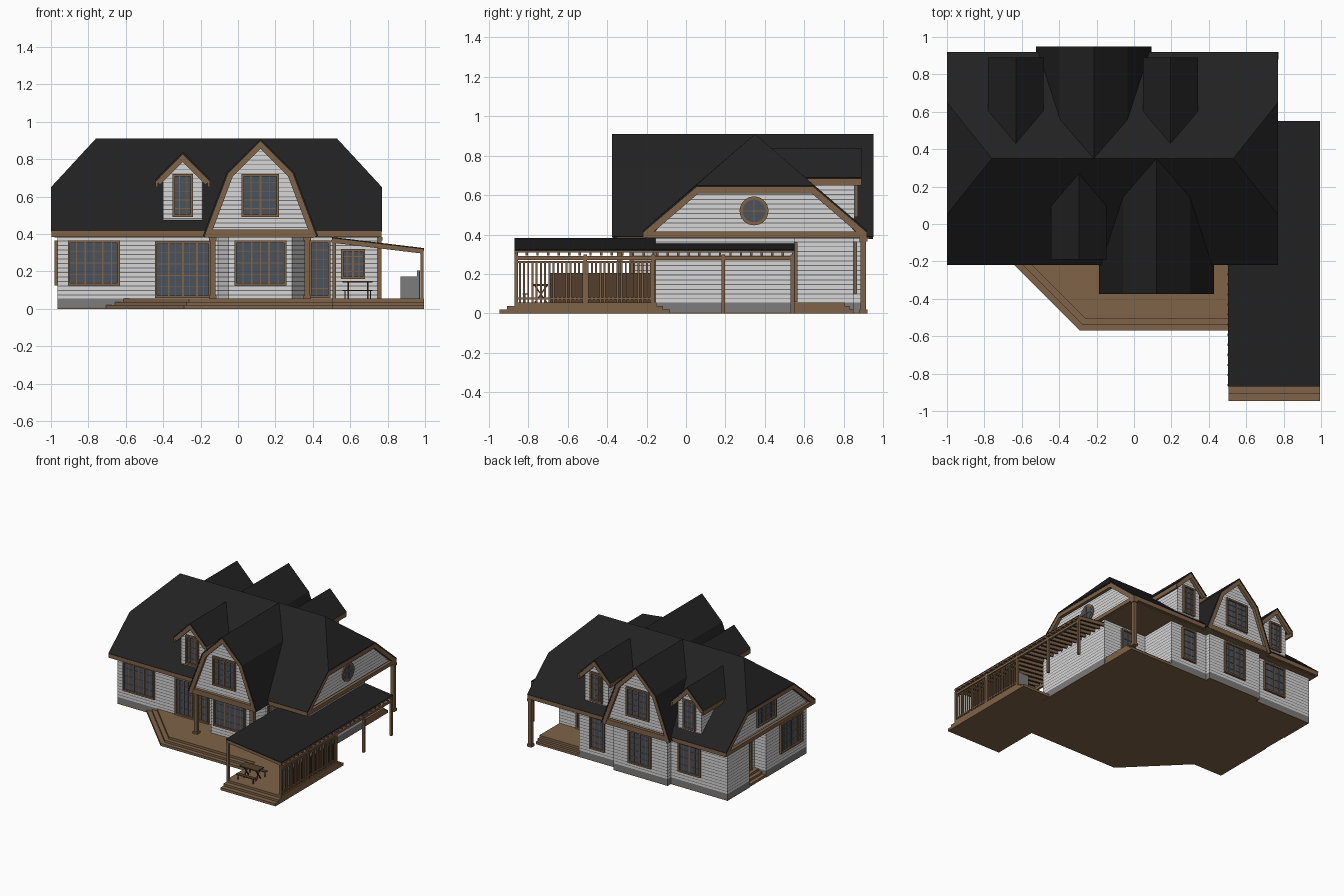
import bpy, bmesh, math
from mathutils import Matrix, Vector

cube = bpy.data.objects.get("Cube")
if cube:
    bpy.data.objects.remove(cube)


def material(name, rgb):
    m = bpy.data.materials.new(name)
    m.use_nodes = True
    m.diffuse_color = (*rgb, 1)
    m.node_tree.nodes["Principled BSDF"].inputs["Base Color"].default_value = (*rgb, 1)
    return m


ROOF = material("charcoal roof", (.016, .016, .016))
WOOD = material("brown wood", (.21, .125, .065))
DARK = material("dark wood", (.09, .05, .028))
WHITE = material("white siding", (.68, .68, .68))
GROOVE = material("siding groove", (.16, .16, .16))
GLASS = material("blue grey glass", (.07, .085, .105))
STONE = material("grey stone", (.2, .2, .2))


def finish(name, bm, mats, fix=True):
    if fix:
        bmesh.ops.recalc_face_normals(bm, faces=bm.faces)
    me = bpy.data.meshes.new(name)
    bm.to_mesh(me)
    bm.free()
    for m in mats:
        me.materials.append(m)
    ob = bpy.data.objects.new(name, me)
    bpy.context.collection.objects.link(ob)
    return ob


def boxes(name, items, matrix=Matrix()):
    """One object made of (low corner, high corner, material) boxes."""
    bm, mats = bmesh.new(), []
    for lo, hi, mat in items:
        if mat not in mats:
            mats.append(mat)
        lo, hi = Vector(lo), Vector(hi)
        place = Matrix.Translation((lo + hi) / 2) @ Matrix.Diagonal((*(hi - lo), 1))
        made = bmesh.ops.create_cube(bm, size=1, matrix=matrix @ place)
        for f in {f for v in made["verts"] for f in v.link_faces}:
            f.material_index = mats.index(mat)
    return finish(name, bm, mats)


def prism(name, pts, axis, a, b, mat, siding=False):
    """Extrude a flat outline along an axis; siding cuts in clapboard lines."""
    bm = bmesh.new()
    put = {"x": lambda p: (a, *p), "y": lambda p: (p[0], a, p[1]), "z": lambda p: (*p, a)}[axis]
    face = bm.faces.new([bm.verts.new(put(p)) for p in pts])
    out = bmesh.ops.extrude_face_region(bm, geom=[face])
    step = Vector([b - a if axis == c else 0 for c in "xyz"])
    bmesh.ops.translate(bm, vec=step, verts=[v for v in out["geom"] if isinstance(v, bmesh.types.BMVert)])
    if siding:
        pitch, gap = .024, .0045
        for k in range(2, 38):
            for z in (k * pitch, k * pitch + gap):
                bmesh.ops.bisect_plane(bm, geom=bm.verts[:] + bm.edges[:] + bm.faces[:],
                                       plane_co=(0, 0, z), plane_no=(0, 0, 1))
        for f in bm.faces:
            zs = [v.co.z for v in f.verts]
            mid = (min(zs) + max(zs)) / 2
            f.material_index = int(mid % pitch < gap and max(zs) - min(zs) > .001)
    return finish(name, bm, [mat, GROOVE] if siding else [mat])


def band(pts, t):
    """Strip of width t along the underside of a left-to-right polyline."""
    pts = [Vector(p) for p in pts]
    dirs = [(q - p).normalized() for p, q in zip(pts, pts[1:])]
    inner = []
    for i, p in enumerate(pts):
        n = [Vector((d.y, -d.x)) for d in dirs[max(i - 1, 0):i + 1]]
        m = sum(n, Vector((0, 0))).normalized()
        inner.append(p + m * t / m.dot(n[0]))
    return pts + inner[::-1]


def inset(pts, t):
    return band(pts, t)[len(pts):][::-1]


def window(name, x, y, w, z0, z1, turn=0, sashes=2, cols=2, rows=4):
    f, h = .013, w / 2
    items = [((-h, -.004, z0), (h, .01, z1), GLASS)]
    items += [((s - f / 2, -.016, z0), (s + f / 2, .01, z1), WOOD) for s in (-h + f / 2, h - f / 2)]
    items += [((-h, -.016, z), (h, .01, z + f), WOOD) for z in (z0, z1 - f)]
    n = sashes * cols
    for i in range(1, n):
        u, t = -h + w * i / n, (.005 if i % cols == 0 else .002)
        items.append(((u - t, -.008, z0), (u + t, .01, z1), WOOD))
    for j in range(1, rows):
        z = z0 + (z1 - z0) * j / rows
        items.append(((-h, -.0075, z - .002), (h, .01, z + .002), WOOD))
    boxes(name, items, Matrix.Translation((x, y, 0)) @ Matrix.Rotation(math.radians(turn), 4, "Z"))


# Ground floor walls, foundation and bay
plan = [(-.965, -.155), (.745, -.155), (.745, .55), (.355, .55), (.355, .85), (.02, .85), (.02, .89),
        (-.46, .89), (-.46, .85), (-.965, .85), (-.965, .57), (-.86, .57), (-.86, .36), (-.965, .36)]
bay = [(-.11, -.15), (-.05, -.27), (.29, -.27), (.36, -.15)]
prism("base_slab", plan, "z", 0, .006, WOOD)
prism("foundation", plan, "z", .005, .055, STONE)
prism("ground_walls", plan, "z", .055, .385, WHITE, True)
prism("bay_walls", bay, "z", .055, .385, WHITE, True)

# Main roof with clipped gable ends
RY = .35
bm = bmesh.new()
slope = [(-1, -.22, .42), (.77, -.22, .42), (.77, .05, .65), (.53, RY, .91), (-.76, RY, .91), (-1, .05, .65)]
back = [(x, 2 * RY - y, z) for x, y, z in slope]
for loop in (slope, back[::-1], [slope[2], back[2], slope[3]], [back[5], slope[5], slope[4]]):
    bm.faces.new([bm.verts.new(p) for p in loop])
bmesh.ops.remove_doubles(bm, verts=bm.verts, dist=.001)
roof = finish("main_roof", bm, [ROOF], False)
solid = roof.modifiers.new("thickness", "SOLIDIFY")
solid.thickness, solid.offset = .01, -1

# Soffit, eave boards, end gable walls and their rake boards
boxes("soffit", [((-.98, -.2, .38), (.755, .9, .39), WOOD)])
for name, y in (("front_fascia", -.218), ("back_fascia", .9)):
    boxes(name, [((-.998, y, .385), (.768, y + .018, .418), WOOD)])
rake = [(-.215, .412), (.05, .64), (.65, .64), (.915, .412)]
prism("end_gable_walls", [(-.19, .385)] + inset(rake, .012)[1:3] + [(.89, .385)], "x", -.955, .735, WHITE, True)
for side, x in (("right", -.998), ("left", .743)):
    prism(side + "_rake_board", band(rake, .032), "x", x, x + .025, WOOD)
    boxes(side + "_gable_sill", [((x, -.218, .385), (x + .025, .918, .415), WOOD)])


def lateral_gable(name, cx, outline, s, length, overhang, wall_z, bottom):
    """Roof, trim and wall of a gable facing the front (s=1) or back (s=-1)."""
    top = [(cx + x, z) for x, z in outline]
    Y = lambda d: RY - s * d
    prism(name + "_roof", band(top, .01), "y", Y(0 if bottom else length - .46), Y(length), ROOF)
    prism(name + "_trim", band(inset(top, .008), .03), "y", Y(length - .025), Y(length - .002), WOOD)
    wall = inset(top, .01)
    if bottom:
        wall = [(wall[0][0] + .012, wall_z)] + wall[1:-1] + [(wall[-1][0] - .012, wall_z)]
        lo, hi = top[0][0] + .015, top[-1][0] - .015
        ya, yb = sorted((Y(length - .03), Y(length - .005)))
        boxes(name + "_sill", [((lo, ya, .385), (hi, yb, .425), WOOD)])
        ya, yb = sorted((Y(.5), Y(length - .01)))
        boxes(name + "_soffit", [((lo, ya, .38), (hi, yb, .388), WOOD)])
    else:
        half, mid = .105, wall[1]
        zs = mid[1] - half * 1.015
        wall = [(cx - half, wall_z), (cx - half, zs), mid, (cx + half, zs), (cx + half, wall_z)]
        ya, yb = sorted((Y(length), Y(.2)))
        boxes(name + "_eaves", [((cx + e - .007, ya, .65), (cx + e + .007, yb, .685), WOOD) for e in (-.139, .139)])
    prism(name + "_wall", wall, "y", Y(.1), Y(length - overhang), WHITE, True)


gambrel = [(-.308, .39), (-.18, .73), (0, .91), (.18, .73), (.308, .39)]
peak = [(-.148, .69), (0, .84), (.148, .69)]
lateral_gable("front_gable", .12, gambrel, 1, .725, .035, .386, True)
lateral_gable("back_gable", -.215, gambrel, -1, .6, .035, .386, True)
window("front_gable_window", .12, -.34, .2, .49, .72, 0, 2, 2, 5)
window("back_gable_window", -.215, .915, .2, .49, .72, 180, 2, 2, 5)
for name, cx, s in (("front_dormer", -.295, 1), ("back_left_dormer", .195, -1), ("back_right_dormer", -.632, -1)):
    lateral_gable(name, cx, peak, s, .54, .035, .45, False)
    window(name + "_window", cx, RY - s * .505, .11, .49, .72, 0 if s > 0 else 180, 1, 3, 5)

# Ground floor and end windows
window("front_window", -.77, -.155, .28, .125, .365, 0, 3, 2, 4)
window("front_doors", -.295, -.155, .3, .058, .36, 0, 4, 2, 5)
window("bay_window", .12, -.27, .28, .125, .365, 0, 3, 2, 4)
window("side_door", .437, -.155, .115, .058, .365, 0, 1, 3, 6)
window("terrace_window", .615, -.155, .13, .16, .32, 0, 2, 2, 4)
window("back_left_window", .19, .85, .13, .1, .365, 180, 1, 3, 5)
window("back_middle_window", -.215, .89, .2, .1, .365, 180, 2, 2, 5)
window("back_right_window", -.63, .85, .2, .125, .365, 180, 2, 2, 4)
window("porch_door", .52, .55, .13, .058, .36, 180, 1, 2, 4)
window("right_window", -.965, .05, .28, .125, .365, -90, 3, 2, 4)
window("right_gable_window", -.955, RY, .24, .44, .6, -90, 2, 2, 3)
window("right_door", -.86, .465, .12, .058, .35, -90, 1, 2, 4)


def circle(r):
    return [(RY - .005 + r * math.cos(i * math.tau / 32), .52 + r * math.sin(i * math.tau / 32)) for i in range(32)]


prism("round_window_frame", circle(.073), "x", .72, .744, WOOD)
prism("round_window_glass", circle(.057), "x", .72, .747, GLASS)
boxes("round_window_bars", [((.73, RY - .007, .465), (.75, RY - .003, .575), WOOD),
                            ((.73, RY - .06, .518), (.75, RY + .05, .522), WOOD)])

# Stepped front deck, terrace deck, back porch and side steps
steps = list(enumerate((.02, .037, .055)))
for k, z in steps:
    d = .033 * k
    yf, line = -.57 + d, -.86 + 1.414 * d
    prism(f"front_deck_step_{k}", [(line + .155, -.155), (line - yf, yf), (.51, yf), (.51, -.155)], "z", 0, z, WOOD)
    e = .0375 * (2 - k)
    boxes(f"terrace_step_{k}", [((.505, -.87 - e, 0), (.995, -.15, z), WOOD),
                                ((.75, -.16, 0), (.995, -.155 + e, z), WOOD)])
    boxes(f"porch_step_{k}", [((.355, .55, 0), (.74, .85 - .022 * k, z), WOOD)])
    boxes(f"side_step_{k}", [((-.96 + .03 * k, .36, 0), (-.86, .57, z), WOOD)])


def post(name, x, y, z0, z1, h=.012, cap=False):
    items = [((x - h, y - h, z0), (x + h, y + h, z1), WOOD)]
    if cap:
        g = h + .006
        items += [((x - g, y - g, z), (x + g, y + g, z + .02), WOOD) for z in (z0, z1 - .02)]
    boxes(name, items)


post("bay_right_column", -.135, -.335, .05, .385, .014, True)
post("bay_left_column", .37, -.335, .05, .385, .014, True)
post("porch_column", .752, .9, 0, .385, .014, True)

# Terrace cover: sloping sheet, rafters, beam and posts
height = lambda x: .384 - (x - .5) * .12
for name, x, ya, yb in (("terrace_cover", .503, -.87, -.155), ("side_cover", .745, -.155, .55)):
    sheet = [(x, height(x)), (.995, height(.995))]
    prism(name, band(sheet, .007), "y", ya, yb, ROOF)
    count = round((yb - ya) / .055)
    for i in range(count + 1):
        y = ya + .003 + (yb - ya - .015) * i / count
        prism(f"{name}_rafter_{i}", band(inset(sheet, .006), .024), "y", y, y + .012, WOOD)
boxes("terrace_beams", [((.975, -.87, .272), (.992, .55, .29), WOOD), ((.98, -.87, .308), (.993, .55, .32), WOOD),
                        ((.505, -.87, .33), (.52, -.155, .355), WOOD)])
for i, y in enumerate((-.86, -.51, -.165, .19, .54)):
    post(f"terrace_post_{i}", .984, y, 0, .3, .009)
post("terrace_front_post", .514, -.86, .05, .37, .009)

# Slatted railing
rail = [((.979, -.86, z), (.989, -.16, z + .01), WOOD) for z in (.07, .255)]
rail += [((.981, -.848 + .0215 * i, .055), (.987, -.838 + .0215 * i, .265), WOOD) for i in range(32)]
boxes("railing", rail)

# Outdoor counter, table and benches
boxes("counter", [((.87, -.69, .055), (.965, -.17, .172), STONE), ((.958, -.69, .055), (.968, -.17, .205), STONE),
                  ((.968, -.69, .055), (.974, -.17, .205), DARK)])
boxes("table_and_benches", [((.56, -.78, .14), (.72, -.7, .148), DARK)] +
      [((.56, y, .095), (.72, y + .03, .101), DARK) for y in (-.83, -.68)] +
      [((x, y, .055), (x + .006, y + .006, .097), DARK) for x in (.57, .705) for y in (-.82, -.67)])
for i, x in enumerate((.585, .69)):
    for j, lean in enumerate((-.03, .03)):
        leg = [(-.74 - lean, .055), (-.732 - lean, .055), (-.732 + lean, .14), (-.74 + lean, .14)]
        prism(f"table_leg_{i}_{j}", leg, "x", x, x + .008, DARK)
